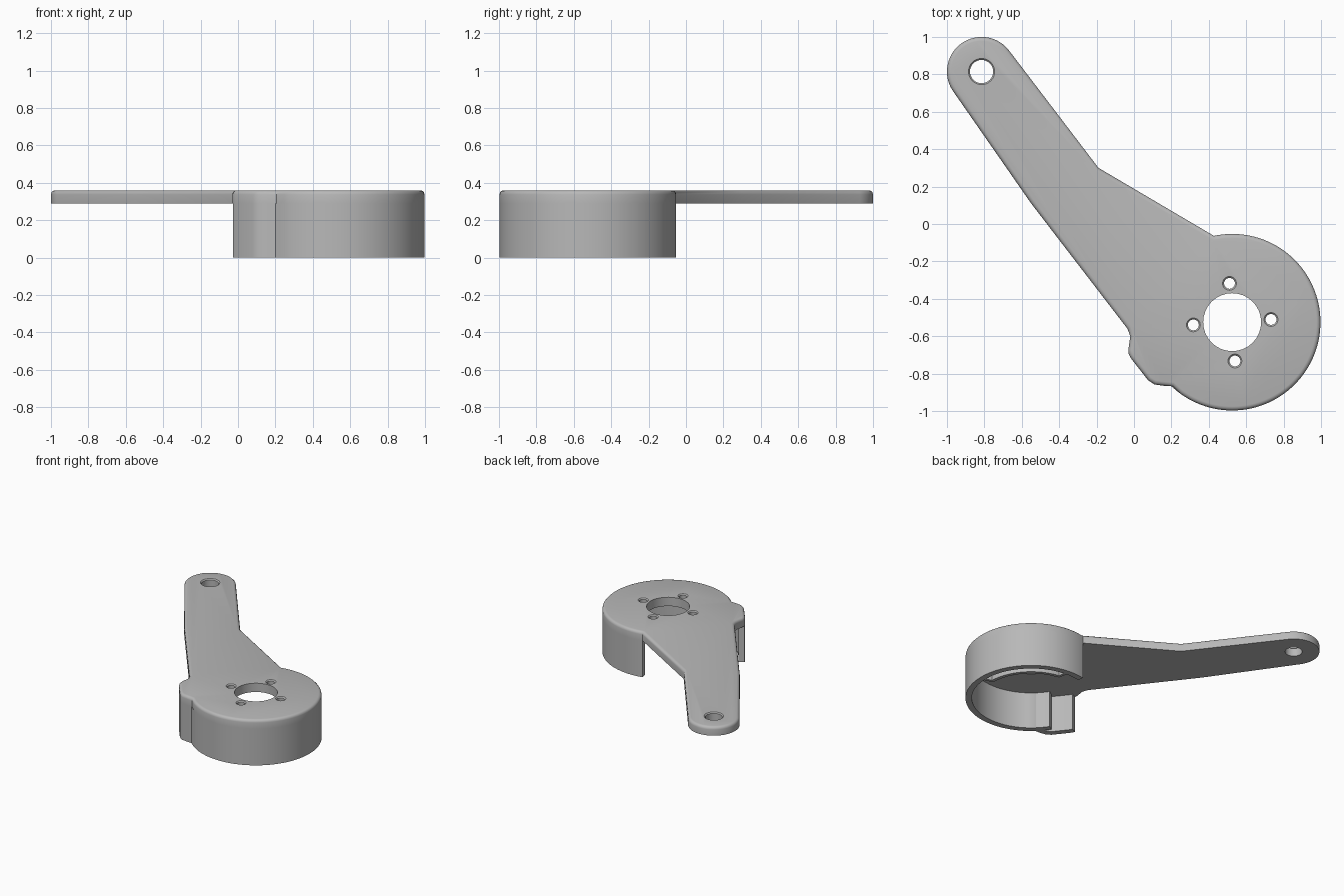
import bpy, bmesh
from math import sin, cos, radians
from mathutils import Vector

if "Cube" in bpy.data.objects:
    bpy.data.objects.remove(bpy.data.objects["Cube"], do_unlink=True)

HUB = Vector((0.525, -0.525))
TIP = Vector((-0.815, 0.815))
HUB_R, WALL = 0.472, 0.045
TOP, UNDER = 0.36, 0.29

grey = bpy.data.materials.new("plain grey")
grey.use_nodes = True
colour = (0.48, 0.48, 0.48, 1)
grey.diffuse_color = colour
grey.node_tree.nodes["Principled BSDF"].inputs["Base Color"].default_value = colour


def arc(centre, radius, start, end, steps):
    angles = [radians(start + (end - start) * i / steps) for i in range(steps + 1)]
    return [centre + radius * Vector((cos(a), sin(a))) for a in angles]


def prism(name, points, z0, z1, round_top=0):
    """Extrude a closed outline upwards, optionally rounding its upper rim."""
    bm = bmesh.new()
    base = bm.faces.new([bm.verts.new((p[0], p[1], z0)) for p in points])
    ext = bmesh.ops.extrude_face_region(bm, geom=[base])
    verts = [g for g in ext["geom"] if isinstance(g, bmesh.types.BMVert)]
    bmesh.ops.translate(bm, verts=verts, vec=(0, 0, z1 - z0))
    bmesh.ops.recalc_face_normals(bm, faces=bm.faces)
    if round_top:
        rim = [e for e in bm.edges if all(v.co.z > z1 - 1e-5 for v in e.verts)]
        bmesh.ops.bevel(bm, geom=rim, offset=round_top, segments=3,
                        profile=0.5, affect='EDGES')
    mesh = bpy.data.meshes.new(name)
    bm.to_mesh(mesh)
    bm.free()
    obj = bpy.data.objects.new(name, mesh)
    obj.data.materials.append(grey)
    bpy.context.collection.objects.link(obj)
    return obj


def thicken(path, width):
    """Turn an open path into a closed strip lying to the right of it."""
    inner = []
    for i, p in enumerate(path):
        a = (p - path[i - 1]).normalized() if i else Vector((0, 0))
        b = (path[i + 1] - p).normalized() if i < len(path) - 1 else Vector((0, 0))
        d = (a + b).normalized()
        inner.append(p + width * Vector((d.y, -d.x)))
    return path + inner[::-1]


def smooth(obj):
    bpy.ops.object.select_all(action='DESELECT')
    obj.select_set(True)
    bpy.context.view_layer.objects.active = obj
    bpy.ops.object.shade_smooth_by_angle(angle=radians(35))


def drill(obj, centre, radius, sink=0):
    """Cut a round hole through the plate, with an optional countersink."""
    cuts = [(radius, radius, UNDER - 0.1, TOP + 0.1)]
    if sink:
        cuts.append((radius, radius + 2 * sink, TOP - sink, TOP + sink))
    for r1, r2, z0, z1 in cuts:
        bpy.ops.mesh.primitive_cone_add(vertices=32, radius1=r1, radius2=r2, depth=z1 - z0,
                                        location=(centre[0], centre[1], (z0 + z1) / 2))
        cutter = bpy.context.object
        cutter.hide_render = True
        mod = obj.modifiers.new("hole", 'BOOLEAN')
        mod.operation, mod.solver, mod.object = 'DIFFERENCE', 'EXACT', cutter
        bpy.context.view_layer.objects.active = obj
        bpy.ops.object.modifier_apply(modifier=mod.name)
        bpy.data.objects.remove(cutter, do_unlink=True)


# Outline pieces shared by the plate and the wall below it
hub_arc = arc(HUB, HUB_R, 102, -126, 76)
bump = [Vector(p) for p in ((0.205, -0.868), (0.16, -0.865), (0.11, -0.858), (0.075, -0.835),
                            (-0.015, -0.72), (-0.028, -0.695))]
neck = [Vector(p) for p in ((-0.03, -0.67), (-0.02, -0.6), (-0.035, -0.56), (-0.55, 0.11))]
elbow = [Vector((-0.19, 0.30))]

# Top plate: hub, bump and bent arm in one outline
plate = prism("arm_plate", hub_arc + bump + neck + arc(TIP, 0.185, 214, 38, 40) + elbow,
              UNDER, TOP, 0.022)
drill(plate, HUB, 0.155)
drill(plate, TIP, 0.062, 0.008)
for k in range(4):
    a = radians(4 + 90 * k)
    drill(plate, HUB + 0.208 * Vector((cos(a), sin(a))), 0.029, 0.008)
smooth(plate)

# Skirt around the hub, running out around the bump
smooth(prism("hub_wall", thicken(hub_arc + bump, WALL), 0, UNDER))

# Short inner wall closing the hub beside the bump channel
smooth(prism("channel_wall", thicken(arc(HUB, HUB_R, -124, -148, 10), WALL), 0, UNDER))

# Thin inner lip with end webs, forming a groove against the skirt
lip = (arc(HUB, HUB_R - 0.02, 86, 85, 1) + arc(HUB, 0.378, 82, 2, 28)
       + arc(HUB, HUB_R - 0.02, -1, -2, 1))
smooth(prism("groove_lip", thicken(lip, 0.025), 0.002, UNDER))
